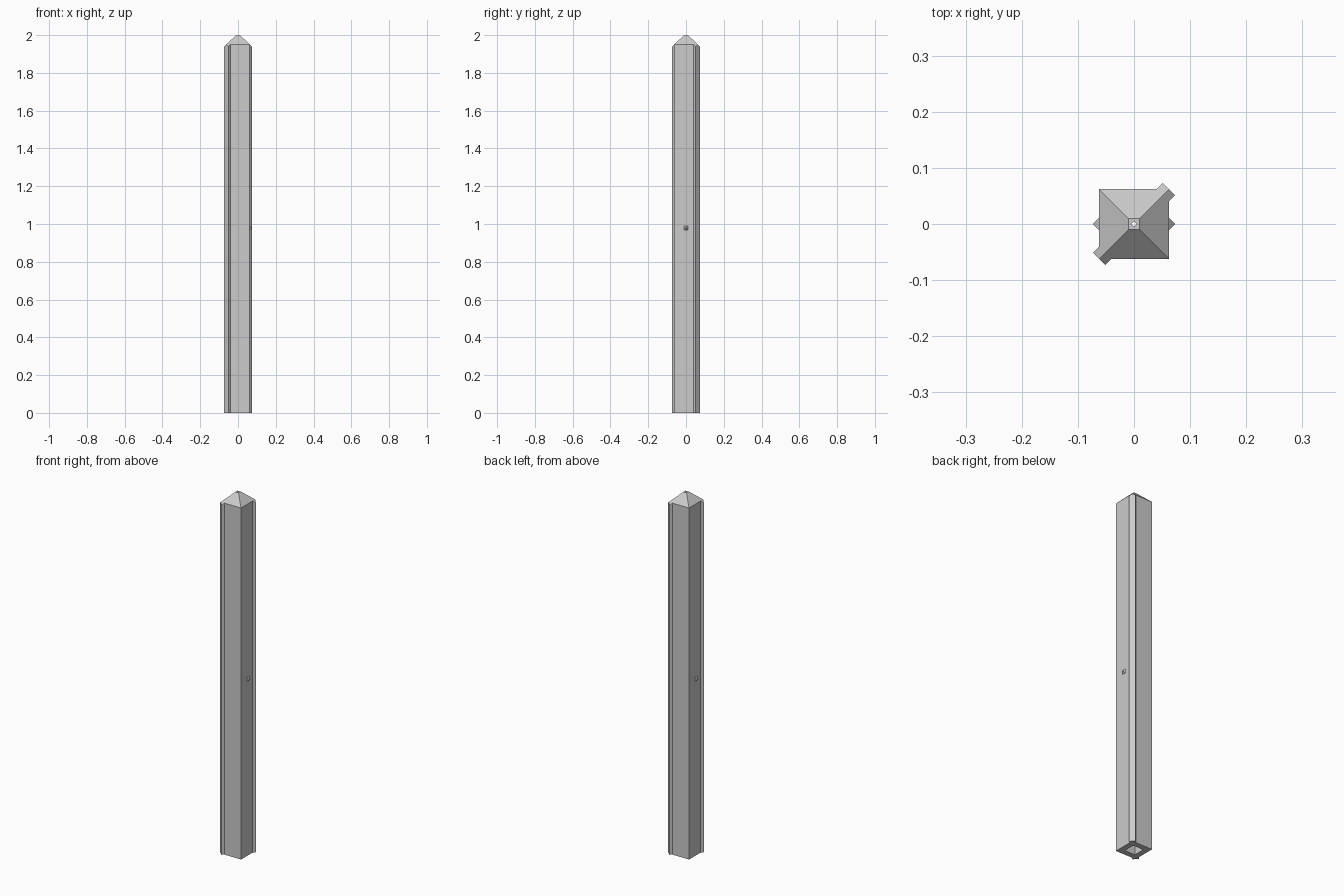
import bpy
import bmesh

cube = bpy.data.objects.get("Cube")
if cube:
    bpy.data.objects.remove(cube, do_unlink=True)

HALF = 0.0622       # half width of the square post
RIB = 0.0155        # half width of the corner ribs
SHAFT = 0.032       # half width of the hollow core
TIP = 0.01          # half width of the flat tip
HOLE = 0.005        # half width of the tip hole
TOP = 2.0
SLOPE = 0.95

grey = bpy.data.materials.new("stone_grey")
grey.use_nodes = True
colour = (0.6, 0.6, 0.6, 1)
grey.diffuse_color = colour
grey.node_tree.nodes["Principled BSDF"].inputs["Base Color"].default_value = colour


def finish(bm, name):
    bmesh.ops.remove_doubles(bm, verts=bm.verts, dist=0.00001)
    bmesh.ops.recalc_face_normals(bm, faces=bm.faces)
    mesh = bpy.data.meshes.new(name)
    bm.to_mesh(mesh)
    bm.free()
    mesh.materials.append(grey)
    obj = bpy.data.objects.new(name, mesh)
    bpy.context.collection.objects.link(obj)
    return obj


def face(bm, points):
    bm.faces.new([bm.verts.new(p) for p in points])


def cap_height(x, y):
    return TOP - SLOPE * (max(abs(x), abs(y)) - TIP)


# Post: four sides with ribs on two opposite corners, pyramid cap, hollow core
corners = [(1, 1), (-1, 1), (-1, -1), (1, -1)]
mids = [(0, 1), (-1, 0), (0, -1), (1, 0)]
step = RIB * 0.7071
h, out, inn = HALF, HALF + step, HALF - step
back_side = [(h, h), (h - step, out), (h - 2 * step, h), (-h, h)]
right_side = [(-y, -x) for x, y in reversed(back_side)]
right_side = [(-h, h), (-h, -h + 2 * step), (-out, -h + step), (-h, -h)]
sides = [back_side, right_side]
sides += [[(-x, -y) for x, y in side] for side in sides]

bm = bmesh.new()
for k, side in enumerate(sides):
    a, b = corners[k], corners[(k + 1) % 4]
    m, n = mids[k], mids[(k + 1) % 4]

    def ring(c, size, z):
        return (c[0] * size, c[1] * size, z)

    low = [(x, y, 0) for x, y in side]
    high = [(x, y, cap_height(x, y)) for x, y in side]
    # Outer walls
    for i in range(len(side) - 1):
        face(bm, [low[i], low[i + 1], high[i + 1], high[i]])
    # Cap slope and base rim
    face(bm, high + [ring(b, TIP, TOP), ring(a, TIP, TOP)])
    face(bm, low + [ring(b, SHAFT, 0), ring(a, SHAFT, 0)])
    # Core wall, narrowing under the cap
    levels = [(SHAFT, 0), (SHAFT, 1.94), (TIP, 1.98)]
    for (s, z), (t, w) in zip(levels, levels[1:]):
        face(bm, [ring(a, s, z), ring(b, s, z), ring(b, t, w), ring(a, t, w)])
    # Flat tip and core ceiling around the diamond hole
    for z in (TOP, 1.98):
        face(bm, [ring(a, TIP, z), ring(b, TIP, z), ring(m, HOLE, z)])
        face(bm, [ring(b, TIP, z), ring(n, HOLE, z), ring(m, HOLE, z)])
    face(bm, [ring(m, HOLE, 1.98), ring(n, HOLE, 1.98),
              ring(n, HOLE, TOP), ring(m, HOLE, TOP)])
finish(bm, "post")

# Small pyramid studs on the left and right faces
for sign, name in ((1, "left_stud"), (-1, "right_stud")):
    bm = bmesh.new()
    r, z = 0.0115, 0.979
    base = [(sign * h, cx * r, z + cy * r) for cx, cy in corners]
    point = (sign * out, 0, z)
    face(bm, base)
    for k in range(4):
        face(bm, [base[k], base[(k + 1) % 4], point])
    finish(bm, name)
